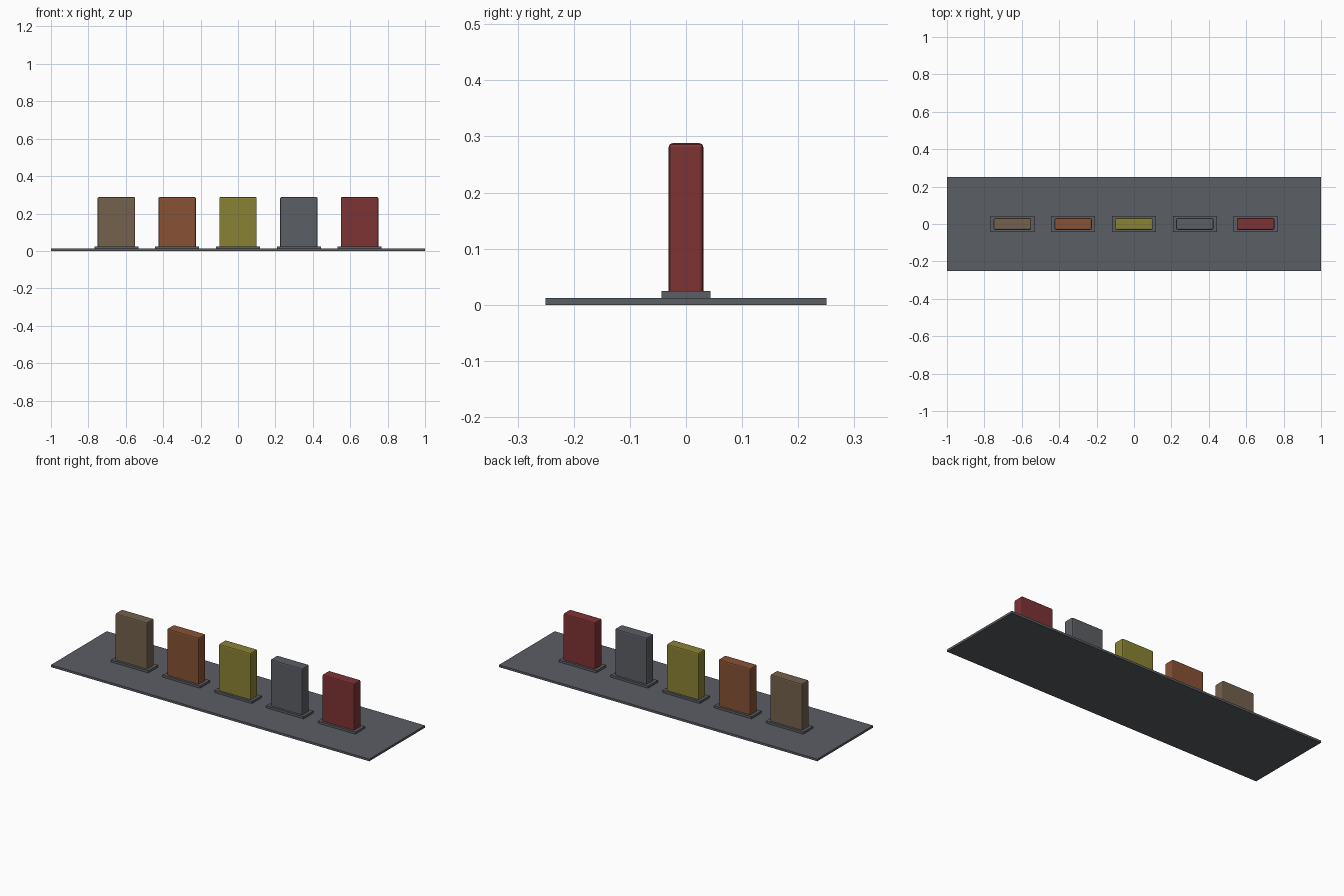
import bpy

if "Cube" in bpy.data.objects:
    bpy.data.objects.remove(bpy.data.objects["Cube"])


def material(name, rgb):
    """Flat material from 0-255 display values, converted to linear."""
    def linear(c):
        c /= 255
        return c / 12.92 if c <= 0.04045 else ((c + 0.055) / 1.055) ** 2.4
    mat = bpy.data.materials.new(name)
    mat.diffuse_color = (*[linear(c) for c in rgb], 1)
    mat.use_nodes = True
    mat.node_tree.nodes["Principled BSDF"].inputs["Base Color"].default_value = mat.diffuse_color
    return mat


def box(name, x, size, z0, z1, mat, bevel=0):
    """Box centred on y = 0 between two heights, with optional soft edges."""
    bpy.ops.mesh.primitive_cube_add(size=1, location=(x, 0, (z0 + z1) / 2))
    ob = bpy.context.object
    ob.name = name
    ob.scale = (*size, z1 - z0)
    bpy.ops.object.transform_apply(location=False, rotation=False, scale=True)
    ob.data.materials.append(mat)
    if bevel:
        mod = ob.modifiers.new("soft_edges", 'BEVEL')
        mod.width = bevel
        mod.segments = 2
    return ob


grey = material("slate_grey", (91, 94, 100))
slab_materials = [
    ("brown", material("earth_brown", (115, 97, 76))),
    ("orange", material("rust_orange", (136, 82, 53))),
    ("yellow", material("olive_yellow", (138, 130, 52))),
    ("grey", grey),
    ("red", material("brick_red", (127, 51, 53))),
]

# Thin display board
box("base_board", 0, (2.0, 0.5), 0, 0.0125, grey)

# Row of five upright slabs, each on its own plinth
for i, (label, mat) in enumerate(slab_materials):
    x = (i - 2) * 0.325
    box(f"plinth_{label}", x, (0.235, 0.0865), 0.0125, 0.025, grey)
    box(f"slab_{label}", x, (0.2, 0.0615), 0.0165, 0.288, mat, bevel=0.0065)
